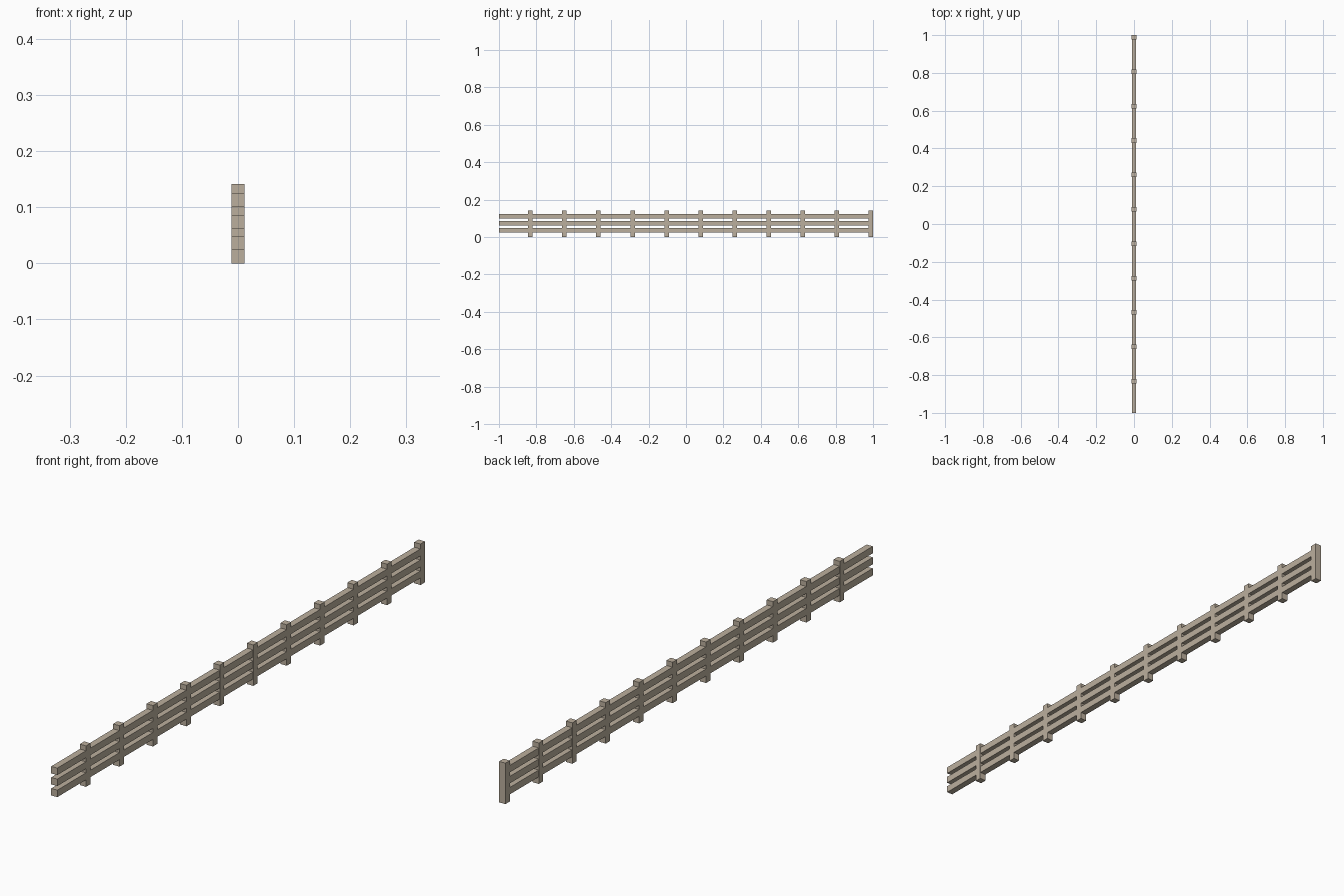
import bpy

if "Cube" in bpy.data.objects:
    bpy.data.objects.remove(bpy.data.objects["Cube"])

# One weathered wood colour
wood = bpy.data.materials.new("weathered_wood")
wood.diffuse_color = (0.50, 0.43, 0.34, 1.0)
wood.use_nodes = True
wood.node_tree.nodes["Principled BSDF"].inputs["Base Color"].default_value = wood.diffuse_color


def box(name, x, y, z):
    """Box from (min, max) pairs on each axis."""
    verts = [(a, b, c) for a in x for b in y for c in z]
    faces = [(0, 1, 3, 2), (4, 6, 7, 5), (0, 4, 5, 1),
             (2, 3, 7, 6), (0, 2, 6, 4), (1, 5, 7, 3)]
    mesh = bpy.data.meshes.new(name)
    mesh.from_pydata(verts, [], faces)
    mesh.materials.append(wood)
    obj = bpy.data.objects.new(name, mesh)
    bpy.context.collection.objects.link(obj)
    return obj


POST = 0.012      # half width of a post
SPACING = 0.182   # distance between posts

# Eleven posts, the last one closing the +y end
for i in range(11):
    y = 0.988 - i * SPACING
    box(f"post_{i + 1}", (-POST, POST), (y - POST, y + POST), (0, 0.141))

# Three horizontal rails, running past the first post to the open end
for name, z in (("bottom", 0.024), ("middle", 0.062), ("top", 0.100)):
    box(f"{name}_rail", (-0.0115, 0.0115), (-1.0, 0.985), (z, z + 0.024))
